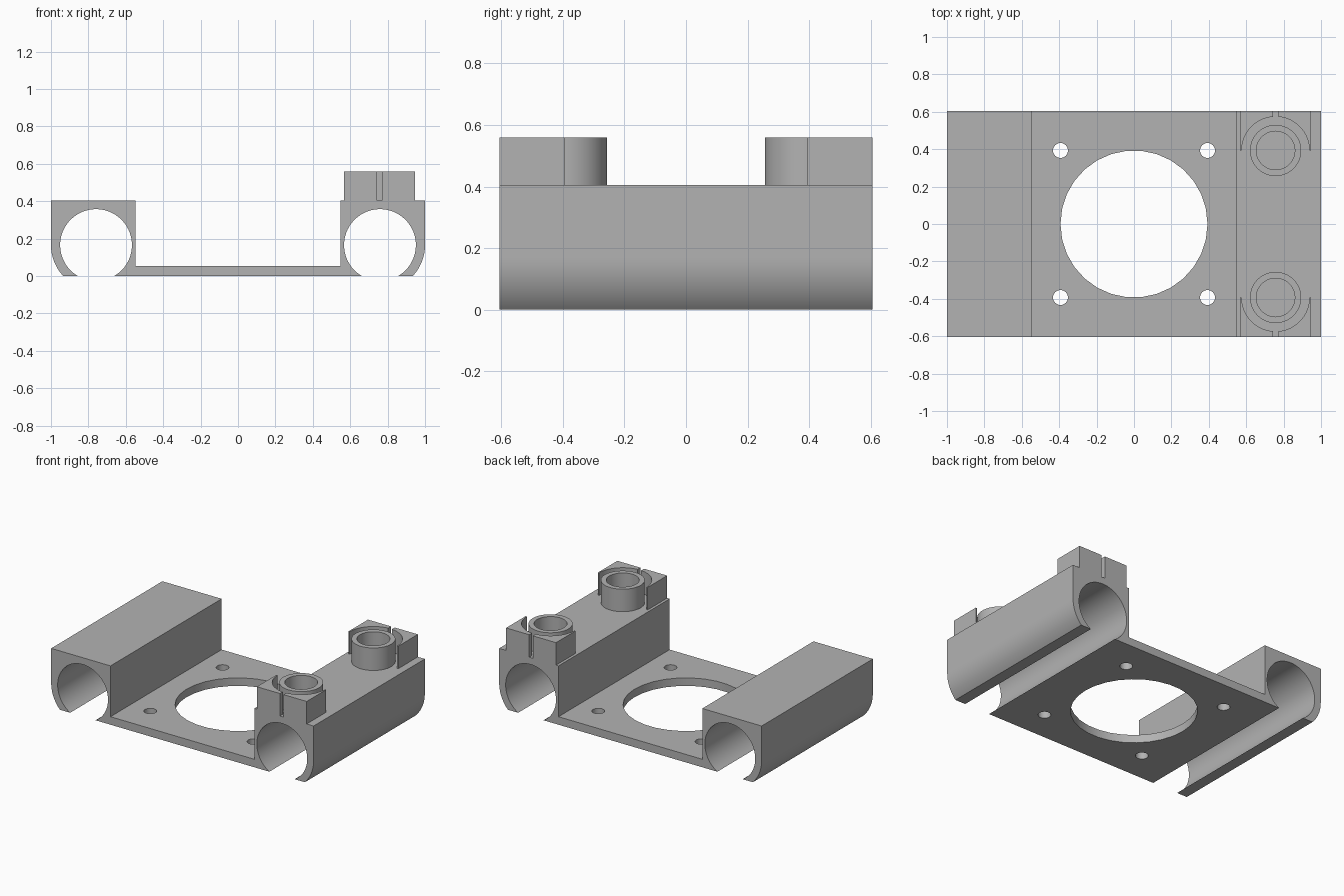
import bpy
import bmesh
from math import sin, cos, asin, acos, pi, radians
from mathutils import Vector

cube = bpy.data.objects.get("Cube")
if cube:
    bpy.data.objects.remove(cube, do_unlink=True)

HALF_Y = 0.605
TOP, PLATE, POST_TOP = 0.405, 0.055, 0.56
BORE_X, BORE_Z, BORE_R, SHELL_R = 0.759, 0.166, 0.192, 0.241
HOLE = 0.393

grey = bpy.data.materials.new("light grey")
grey.use_nodes = True
grey.diffuse_color = (0.45, 0.45, 0.45, 1)
grey.node_tree.nodes["Principled BSDF"].inputs["Base Color"].default_value = (0.45, 0.45, 0.45, 1)


def arc(cx, cy, r, start, end, n):
    return [(cx + r * cos(start + (end - start) * i / n),
             cy + r * sin(start + (end - start) * i / n)) for i in range(n + 1)]


def prism(name, outline, to_3d, direction):
    """Extrude a flat outline along a direction."""
    bm = bmesh.new()
    face = bm.faces.new([bm.verts.new(to_3d(a, b)) for a, b in outline])
    geom = bmesh.ops.extrude_face_region(bm, geom=[face])["geom"]
    bmesh.ops.translate(bm, vec=Vector(direction),
                        verts=[g for g in geom if isinstance(g, bmesh.types.BMVert)])
    bmesh.ops.recalc_face_normals(bm, faces=bm.faces)
    mesh = bpy.data.meshes.new(name)
    bm.to_mesh(mesh)
    bm.free()
    mesh.materials.append(grey)
    ob = bpy.data.objects.new(name, mesh)
    bpy.context.collection.objects.link(ob)
    return ob


def upright(name, outline, z0, z1):
    return prism(name, outline, lambda x, y: (x, y, z0), (0, 0, z1 - z0))


def activate(ob):
    bpy.ops.object.select_all(action='DESELECT')
    ob.select_set(True)
    bpy.context.view_layer.objects.active = ob


def cut(target, cutter):
    mod = target.modifiers.new("cut", 'BOOLEAN')
    mod.operation = 'DIFFERENCE'
    mod.solver = 'EXACT'
    mod.object = cutter
    activate(target)
    bpy.ops.object.modifier_apply(modifier=mod.name)
    bpy.data.objects.remove(cutter, do_unlink=True)


def smooth(ob):
    activate(ob)
    bpy.ops.object.shade_smooth_by_angle(angle=radians(30))


# Carriage: plate and both open-bottomed bearing housings as one profile
gap = asin(BORE_Z / BORE_R)
shell = asin(BORE_Z / SHELL_R)
half = [(0.548, PLATE), (0.548, TOP), (1, TOP)]
half += arc(BORE_X, BORE_Z, SHELL_R, 0, -shell, 12)
half += arc(BORE_X, BORE_Z, BORE_R, -gap, pi + gap, 56)
profile = half + [(-x, z) for x, z in reversed(half)]
carriage = prism("carriage", profile, lambda x, z: (x, -HALF_Y, z), (0, 2 * HALF_Y, 0))

# Fan opening and screw holes
cut(carriage, upright("opening_cutter", arc(0, 0, HOLE, 0, 2 * pi, 30)[:-1], -0.1, 0.2))
for sx in (-1, 1):
    for sy in (-1, 1):
        hole = arc(sx * HOLE, sy * HOLE, 0.04, 0, 2 * pi, 24)[:-1]
        cut(carriage, upright("screw_hole_cutter", hole, -0.1, 0.2))
smooth(carriage)

# Belt holders: a ring post wrapped by two clamp halves, at each end
PX, R_CLAMP, SLOT = 0.757, 0.181, 0.014
for sy, end in ((-1, "front"), (1, "back")):
    ring = upright(end + "_ring_post", arc(PX, sy * HOLE, 0.137, 0, 2 * pi, 48)[:-1], TOP - 0.01, POST_TOP)
    cut(ring, upright("ring_cutter", arc(PX, sy * HOLE, 0.103, 0, 2 * pi, 48)[:-1], TOP, POST_TOP + 0.1))
    smooth(ring)
    for sx, side in ((-1, "right"), (1, "left")):
        outline = [(0.19, HOLE), (0.19, HALF_Y), (SLOT, HALF_Y)]
        outline += arc(0, HOLE, R_CLAMP, acos(SLOT / R_CLAMP), 0, 20)
        clamp = upright(f"{end}_{side}_clamp", [(PX + sx * x, sy * y) for x, y in outline],
                        TOP - 0.01, POST_TOP)
        smooth(clamp)
